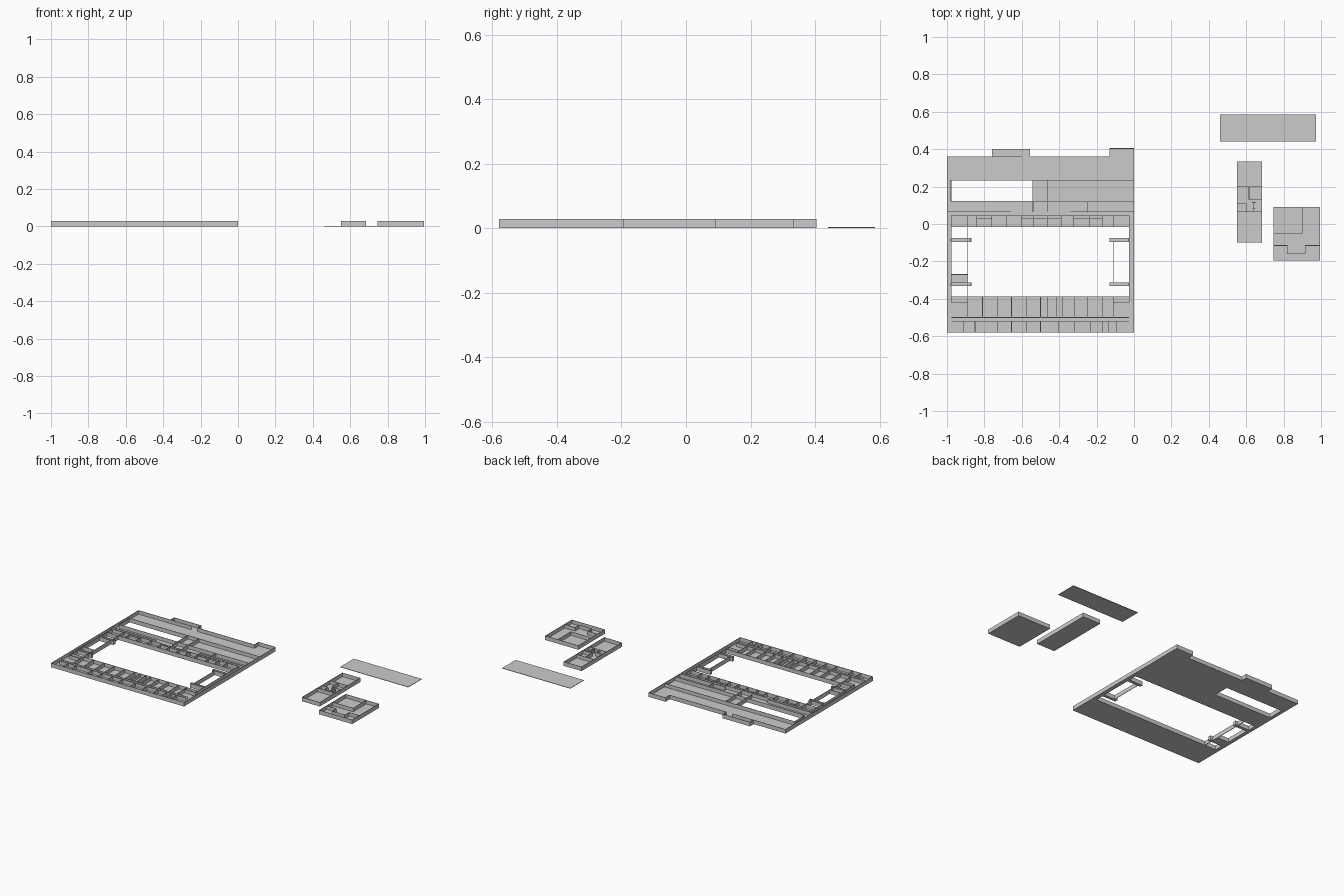
import bpy, bmesh
from mathutils import Matrix

H, FLOOR, T = 0.028, 0.003, 0.003   # wall height, slab and wall thickness


def boxes(name, items):
    """One object from boxes given as (x0, x1, y0, y1, z0, z1)."""
    bm = bmesh.new()
    for x0, x1, y0, y1, z0, z1 in items:
        m = Matrix.Translation(((x0 + x1) / 2, (y0 + y1) / 2, (z0 + z1) / 2))
        m = m @ Matrix.Diagonal((x1 - x0, y1 - y0, z1 - z0, 1))
        bmesh.ops.create_cube(bm, size=1, matrix=m)
    me = bpy.data.meshes.new(name)
    bm.to_mesh(me)
    bm.free()
    bpy.context.collection.objects.link(bpy.data.objects.new(name, me))


def floor(x0, x1, y0, y1):
    return (x0, x1, y0, y1, 0, FLOOR)


def wx(y, x0, x1):      # wall running along x
    return (x0, x1, y - T / 2, y + T / 2, 0, H)


def wy(x, y0, y1):      # wall running along y
    return (x - T / 2, x + T / 2, y0, y1, 0, H)


def ring(x0, x1, y0, y1):
    h = T / 2
    return [wx(y0 + h, x0, x1), wx(y1 - h, x0, x1),
            wy(x0 + h, y0 + T, y1 - T), wy(x1 - h, y0 + T, y1 - T)]


# Main floor around the two open courts
boxes("main_floor", [
    floor(-1, 0, -0.58, -0.39), floor(-1, 0, -0.015, 0.12),
    floor(-1, -0.976, -0.39, -0.015), floor(-0.026, 0, -0.39, -0.015),
    floor(-1, -0.98, 0.12, 0.235), floor(-0.54, 0, 0.12, 0.235),
    floor(-1, 0, 0.235, 0.36),
    floor(-0.76, -0.555, 0.36, 0.40), floor(-0.13, 0, 0.36, 0.405),
    floor(-0.976, -0.89, -0.32, -0.27)])

# Outer walls with the two bays on the back
boxes("outer_walls", [
    wx(-0.5785, -1, 0), wy(-0.9985, -0.577, 0.36), wy(-0.0015, -0.577, 0.405),
    wx(0.3585, -1, -0.60), wx(0.3585, -0.555, -0.13),
    wx(0.3985, -0.76, -0.555), wy(-0.7585, 0.36, 0.397), wy(-0.5565, 0.36, 0.397),
    wx(0.4035, -0.13, -0.003), wy(-0.1285, 0.36, 0.402)])

# Walls around the open courts
boxes("court_walls",
      ring(-0.98, -0.54, 0.12, 0.235) +
      [wy(-0.976, -0.42, 0.045), wy(-0.026, -0.42, 0.045),
       wx(-0.015, -0.976, -0.026), wx(-0.39, -0.976, -0.026),
       wy(-0.89, -0.50, 0.045), wx(-0.27, -0.976, -0.89)])

# Stair bridges entering the large court from both sides
for side, x0, x1 in (("left", -0.98, -0.87), ("right", -0.13, -0.026)):
    for end, y0, y1 in (("front", -0.332, -0.312), ("back", -0.096, -0.075)):
        boxes(f"court_bridge_{side}_{end}", [floor(x0, x1, y0, y1)] + ring(x0, x1, y0, y1))
boxes("court_link_wall", [wy(-0.11, -0.312, -0.096)])

# Front wing: two rows of rooms along a corridor
front = [wx(-0.52, -0.976, -0.026), wx(-0.50, -0.976, -0.026),
         wx(-0.42, -0.976, -0.89), wx(-0.42, -0.11, -0.026)]
front += [wy(x, -0.577, -0.52) for x in (-0.91, -0.85, -0.73, -0.655, -0.575, -0.50,
                                         -0.405, -0.32, -0.235, -0.17, -0.135, -0.095)]
front += [wy(x, -0.50, -0.39) for x in (-0.81, -0.73, -0.655, -0.575, -0.50, -0.46,
                                        -0.415, -0.38, -0.32, -0.25, -0.17, -0.11)]
boxes("front_wing_walls", front)

# Middle wing: small rooms north of the large court
middle = [wx(0.045, -0.976, -0.026), wx(0.065, -1, -0.66), wx(0.065, -0.34, 0),
          wx(0.027, -0.84, -0.76), wx(0.027, -0.60, -0.39), wx(0.027, -0.33, -0.17)]
middle += [wy(x, -0.015, 0.045) for x in (-0.84, -0.76, -0.68, -0.60, -0.535, -0.46,
                                          -0.39, -0.325, -0.24, -0.17, -0.11)]
boxes("middle_wing_walls", middle)

# Back wing halls
boxes("back_wing_walls", [
    wx(0.12, -0.54, 0), wx(0.235, -0.54, 0),
    wy(-0.54, 0.065, 0.12), wy(-0.46, 0.065, 0.235), wy(-0.25, 0.065, 0.12)])

# Detached tall annex
boxes("annex_floor", [floor(0.55, 0.685, -0.10, 0.335)])
boxes("annex_walls", ring(0.55, 0.685, -0.10, 0.335) + [
    wx(0.20, 0.55, 0.685), wy(0.615, 0.13, 0.20), wx(0.13, 0.615, 0.685),
    wx(0.11, 0.55, 0.60), wy(0.60, 0.065, 0.11), wx(0.065, 0.55, 0.685),
    wx(0.115, 0.63, 0.65), wx(0.085, 0.63, 0.65), wy(0.64, 0.065, 0.12)])

# Detached square annex
boxes("square_annex_floor", [floor(0.745, 0.995, -0.195, 0.092)])
boxes("square_annex_walls", ring(0.745, 0.995, -0.195, 0.092) + [
    wy(0.90, -0.05, 0.092), wx(-0.05, 0.745, 0.90),
    wx(-0.115, 0.745, 0.82), wx(-0.115, 0.915, 0.995),
    wx(-0.16, 0.82, 0.915), wy(0.82, -0.16, -0.115), wy(0.915, -0.16, -0.115)])

# Loose slab
boxes("loose_slab", [floor(0.46, 0.972, 0.44, 0.585)])
